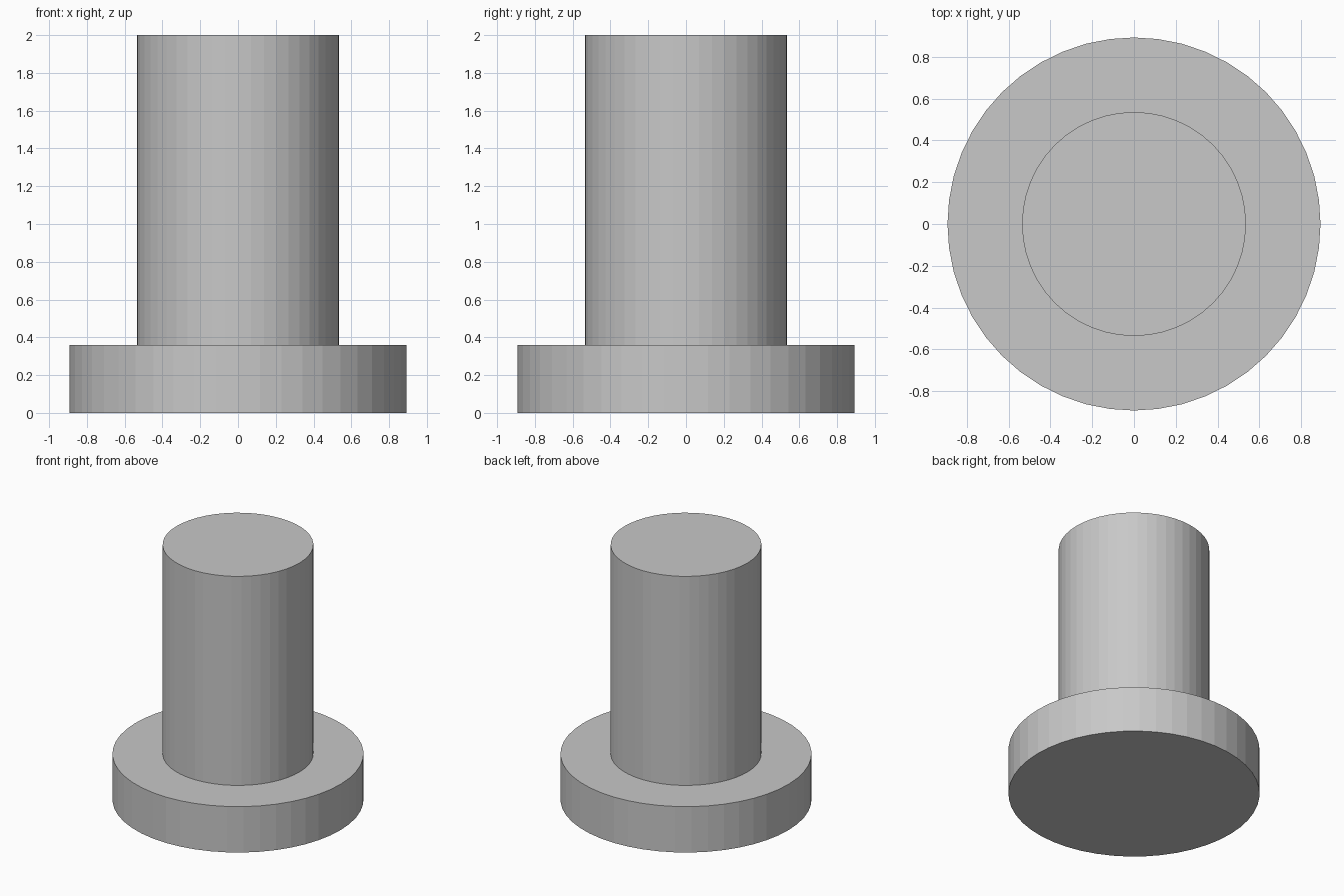
import bpy
import bmesh
from math import cos, sin, tau

cube = bpy.data.objects.get("Cube")
if cube:
    bpy.data.objects.remove(cube, do_unlink=True)

SIDES = 48
FLANGE_R, SHAFT_R = 0.893, 0.536
FLANGE_H, TOTAL_H = 0.36, 2.0

# Plain grey material
grey = bpy.data.materials.new("light_grey")
grey.use_nodes = True
colour = (0.58, 0.58, 0.58, 1)
grey.diffuse_color = colour
grey.node_tree.nodes["Principled BSDF"].inputs["Base Color"].default_value = colour

bm = bmesh.new()


def ring(radius, z):
    """One circle of vertices around the z axis."""
    angles = [tau * i / SIDES for i in range(SIDES)]
    return [bm.verts.new((radius * cos(a), radius * sin(a), z)) for a in angles]


# Stepped outline: wide round flange, shoulder, then the shaft
profile = [(FLANGE_R, 0), (FLANGE_R, FLANGE_H), (SHAFT_R, FLANGE_H), (SHAFT_R, TOTAL_H)]
rings = [ring(r, z) for r, z in profile]
for low, high in zip(rings, rings[1:]):
    for i in range(SIDES):
        j = (i + 1) % SIDES
        bm.faces.new((low[i], low[j], high[j], high[i]))

# Flat end caps
bm.faces.new(rings[0][::-1])
bm.faces.new(rings[-1])
bmesh.ops.recalc_face_normals(bm, faces=bm.faces)

mesh = bpy.data.meshes.new("flanged_shaft")
bm.to_mesh(mesh)
bm.free()
mesh.materials.append(grey)
bpy.context.collection.objects.link(bpy.data.objects.new("flanged_shaft", mesh))
